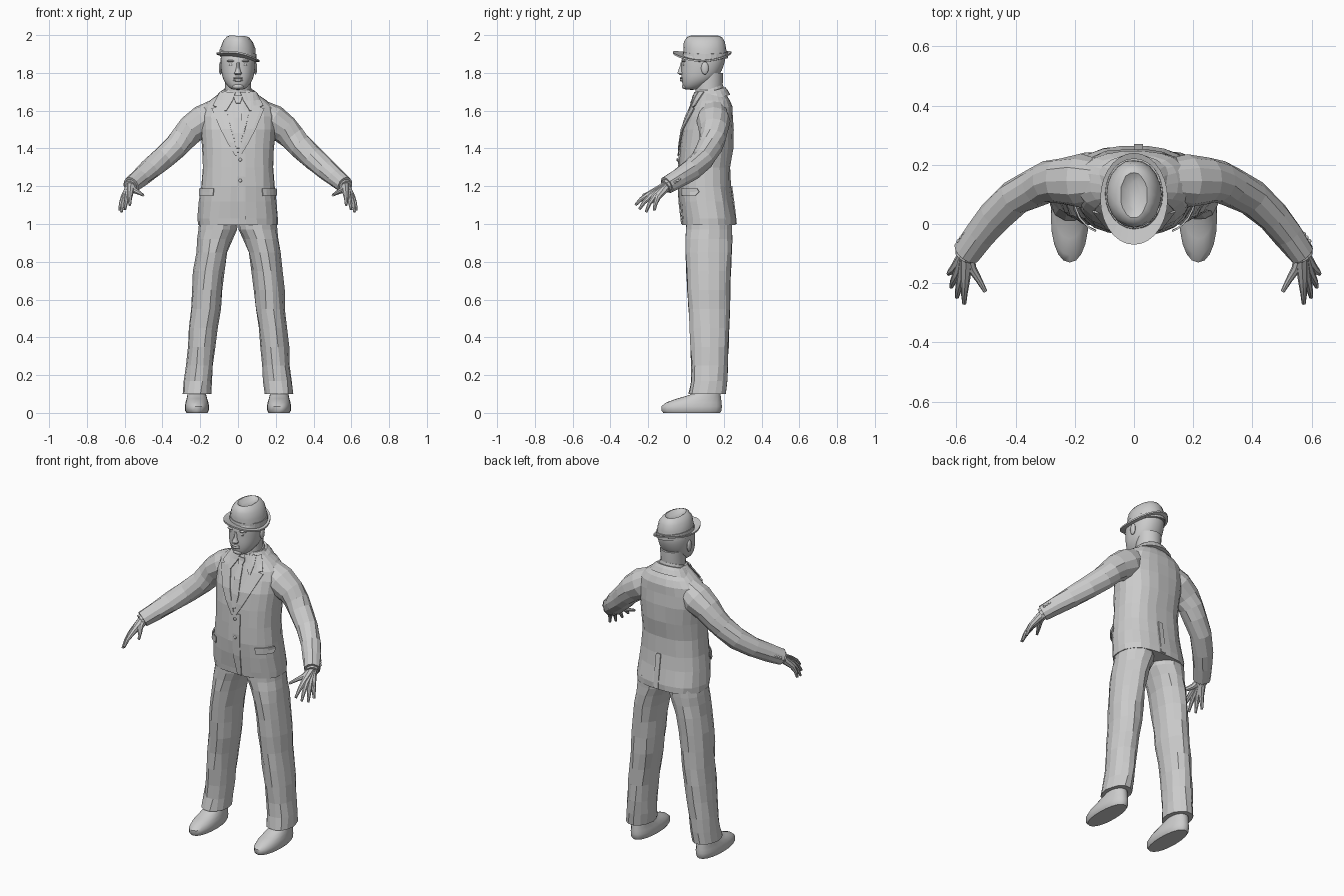
import bpy, bmesh, math, random
from mathutils import Vector
from mathutils.bvhtree import BVHTree

random.seed(4)
if "Cube" in bpy.data.objects:
    bpy.data.objects.remove(bpy.data.objects["Cube"])

grey = bpy.data.materials.new("plain_grey")
grey.use_nodes = True
grey.diffuse_color = (0.6, 0.6, 0.6, 1)
grey.node_tree.nodes["Principled BSDF"].inputs["Base Color"].default_value = (0.6, 0.6, 0.6, 1)
smooth_parts = []


def finish(name, bm, smooth=False, subdiv=False, thick=0):
    bmesh.ops.recalc_face_normals(bm, faces=bm.faces)
    me = bpy.data.meshes.new(name)
    bm.to_mesh(me)
    bm.free()
    me.materials.append(grey)
    ob = bpy.data.objects.new(name, me)
    bpy.context.collection.objects.link(ob)
    if subdiv:
        ob.modifiers.new("Subdivision", 'SUBSURF').levels = 1
        ob.modifiers["Subdivision"].render_levels = 1
    if thick:
        mod = ob.modifiers.new("Solidify", 'SOLIDIFY')
        mod.thickness, mod.offset = thick, 0
    if smooth:
        smooth_parts.append(ob)
    return ob


def skin(rings, cap=True):
    """Join rings of points into a closed surface."""
    bm = bmesh.new()
    rows = [[bm.verts.new(p) for p in ring] for ring in rings]
    n = len(rows[0])
    for a, b in zip(rows, rows[1:]):
        for i in range(n):
            bm.faces.new((a[i], a[(i + 1) % n], b[(i + 1) % n], b[i]))
    if cap:
        bm.faces.new(rows[0])
        bm.faces.new(rows[-1])
    return bm


def spow(v, p):
    return math.copysign(abs(v) ** p, v)


def loft(rows, sides=20, power=1.0, rough=0, bend=None):
    """Stack horizontal rings given as (z, front, back, left x, right x)."""
    rings = []
    for z, front, back, x0, x1 in rows:
        ring = []
        for i in range(sides):
            a = math.tau * i / sides
            p = Vector(((x0 + x1) / 2 + (x1 - x0) / 2 * spow(math.cos(a), power),
                        (front + back) / 2 + (back - front) / 2 * spow(math.sin(a), power), z))
            p += Vector((random.uniform(-rough, rough), random.uniform(-rough, rough), 0))
            if bend:
                p.z += bend(p)
            ring.append(p)
        rings.append(ring)
    return skin(rings)


def even(rows, **kw):
    return loft([(z, f, b, -w, w) for z, f, b, w in rows], **kw)


def tube(path, radii, sides=10, rough=0):
    pts = [Vector(p) for p in path]
    rings = []
    for k, p in enumerate(pts):
        t = (pts[min(k + 1, len(pts) - 1)] - pts[max(k - 1, 0)]).normalized()
        u = t.cross(Vector((0, 0, 1))).normalized()
        v = t.cross(u)
        rings.append([p + (u * math.cos(a) + v * math.sin(a)) * (radii[k] + random.uniform(-rough, rough))
                      for a in (math.tau * i / sides for i in range(sides))])
    return skin(rings)


def ball(name, centre, size):
    bm = bmesh.new()
    bmesh.ops.create_uvsphere(bm, u_segments=14, v_segments=8, radius=1)
    bmesh.ops.scale(bm, vec=size, verts=bm.verts)
    bmesh.ops.translate(bm, vec=centre, verts=bm.verts)
    finish(name, bm, smooth=True)


# Jacket body
torso = even([(0.995, -.02, .265, .212), (1.03, -.025, .267, .213), (1.12, -.035, .25, .205),
              (1.2, -.04, .238, .196), (1.3, -.037, .236, .188), (1.4, -.035, .25, .19),
              (1.5, -.02, .255, .2), (1.57, .005, .25, .2), (1.62, .03, .245, .188),
              (1.655, .045, .232, .15), (1.69, .055, .21, .1), (1.71, .06, .19, .08)],
             sides=22, power=0.85, rough=0.003)
bmesh.ops.recalc_face_normals(torso, faces=torso.faces)
torso_tree = BVHTree.FromBMesh(torso)
finish("jacket_body", torso)


def strip(name, rows, lift, side=1, cols=4, face=-1):
    """Cloth plate laid on the jacket from rows of (z, inner x, outer x)."""
    bm = bmesh.new()
    grid = []
    for z, x0, x1 in rows:
        line = []
        for c in range(cols + 1):
            x = side * (x0 + (x1 - x0) * c / cols)
            loc, nor, _, _ = torso_tree.ray_cast(Vector((x, face, z)), Vector((0, -face, 0)))
            if loc is None:
                loc, nor, _, _ = torso_tree.find_nearest(Vector((x, 0.1 * face, z)))
            line.append(bm.verts.new(loc + nor * lift))
        grid.append(line)
    for a, b in zip(grid, grid[1:]):
        for c in range(cols):
            bm.faces.new((a[c], a[c + 1], b[c + 1], b[c]))
    finish(name, bm, thick=0.006)


# Shirt front, tie and jacket closing
strip("shirt_front", [(1.7, -.06, .06), (1.6, -.06, .06), (1.5, -.035, .035), (1.38, -.008, .008)], 0.003)
strip("tie_knot", [(1.675, -.022, .022), (1.655, -.02, .02), (1.635, -.012, .012)], 0.014)
strip("tie_blade", [(1.635, -.012, .012), (1.56, -.02, .02), (1.48, -.025, .025), (1.4, -.01, .01)], 0.008)
strip("front_overlap", [(1.37, -.004, .04), (1.25, -.006, .04), (1.12, -.006, .04), (1.0, .012, .04)], 0.003)
strip("back_vent", [(1.2, 0, .03), (1.1, 0, .03), (1.0, 0, .03)], 0.004, face=1)
for i, z in enumerate((1.34, 1.23)):
    ball(f"jacket_button_{i + 1}", (0.012, -0.046, z), (.009, .005, .009))

# Neck and collars
finish("neck", even([(1.64, .05, .19, .068), (1.7, .05, .19, .068), (1.75, .05, .195, .068),
                     (1.8, .06, .195, .07)]), smooth=True)
finish("shirt_collar", even([(1.66, .04, .2, .085), (1.70, .045, .198, .078), (1.712, .05, .195, .074)],
                            bend=lambda p: (p.y - .12) * .35))
finish("jacket_collar", even([(1.65, .045, .235, .13), (1.68, .05, .22, .108), (1.698, .06, .208, .088)],
                             bend=lambda p: (p.y - .12) * .3))

# Head
finish("head", even([(1.710, 0, .06, .025), (1.718, -.012, .08, .042), (1.735, -.018, .11, .06),
                     (1.765, -.024, .16, .08), (1.80, -.026, .185, .088), (1.835, -.024, .2, .092),
                     (1.87, -.026, .21, .094), (1.905, -.015, .21, .09), (1.94, .02, .18, .07)],
                    sides=24, power=0.92), smooth=True, subdiv=True)
finish("nose", even([(1.79, -.034, 0, .016), (1.798, -.046, 0, .02), (1.81, -.042, 0, .014),
                     (1.835, -.033, 0, .009), (1.855, -.028, 0, .009)], sides=12), smooth=True)
for name, z, h in (("upper_lip", 1.772, .006), ("lower_lip", 1.761, .007)):
    ball(name, (0, -0.022, z), (.026, .011, h))
ball("chin", (0, -0.004, 1.729), (.03, .018, .016))

# Hat with pinched crown and curled, slightly tilted brim
def tilt(p):
    return 1.04 * (p.y - .085) ** 2 - .17 * p.x

finish("hat_brim", even([(1.885, -.02, .21, .088), (1.887, -.07, .24, .114), (1.878, -.07, .24, .114),
                         (1.873, -.02, .21, .088)], sides=28, bend=tilt))
finish("hat_band", even([(1.88, -.018, .222, .098), (1.912, -.016, .222, .097)], sides=24,
                        bend=lambda p: -.12 * p.x))
finish("hat_crown", even([(1.88, -.014, .218, .095), (1.93, -.013, .214, .092), (1.965, -.01, .207, .08),
                          (1.99, .005, .19, .06), (1.996, .02, .175, .045), (1.98, .045, .15, .022)],
                         sides=20, rough=.002, bend=lambda p: -.05 * p.x), smooth=True)

for side, word in ((1, "left"), (-1, "right")):
    def flip(path):
        return [(x * side, y, z) for x, y, z in path]

    def limb(rows, **kw):
        return loft([(z, f, b, min(side * i, side * o), max(side * i, side * o))
                     for z, f, b, i, o in rows], **kw)

    # Lapel, shirt collar wing, pocket flap
    strip(f"{word}_lapel", [(1.695, .06, .088), (1.65, .064, .115), (1.622, .063, .13), (1.615, .062, .11),
                            (1.608, .061, .135), (1.5, .036, .092), (1.43, .016, .055), (1.36, -.004, .014)],
          0.008, side)
    strip(f"{word}_collar_wing", [(1.695, .012, .07), (1.65, .028, .078), (1.595, .06, .07)], 0.011, side)
    strip(f"{word}_pocket_flap", [(1.188, .125, .192), (1.17, .126, .194), (1.15, .128, .194)], 0.01, side)

    # Eye, brow, ear
    ball(f"{word}_eye", (.034 * side, -0.008, 1.843), (.014, .011, .007))
    ball(f"{word}_brow", (.036 * side, -0.01, 1.863), (.025, .014, .006))
    ball(f"{word}_ear", (.092 * side, .1, 1.825), (.01, .02, .034))

    # Sleeve and shirt cuff
    arm = flip([(.1, .145, 1.60), (.18, .145, 1.545), (.25, .145, 1.5), (.29, .142, 1.455), (.33, .125, 1.41),
                (.4, .09, 1.345), (.47, .025, 1.285), (.52, -.035, 1.245), (.567, -.1, 1.205)])
    finish(f"{word}_sleeve", tube(arm, (.07, .09, .077, .07, .066, .062, .056, .051, .046),
                                  sides=12, rough=.003))
    finish(f"{word}_shirt_cuff", tube(flip([(.56, -.09, 1.21), (.573, -.11, 1.198)]), (.036, .036)))
    for i in range(3):
        ball(f"{word}_sleeve_button_{i + 1}",
             ((.592 - .009 * i) * side, -.058 + .012 * i, 1.222 + .008 * i), (.007, .007, .007))

    # Hand: each finger runs from the wrist through its knuckle
    fingers = {"thumb": ((.548, -.15, 1.178), (.523, -.19, 1.165), (.502, -.228, 1.152)),
               "index": ((.570, -.192, 1.160), (.573, -.237, 1.132), (.573, -.268, 1.100)),
               "middle": ((.583, -.182, 1.152), (.593, -.222, 1.115), (.598, -.247, 1.078)),
               "ring": ((.596, -.168, 1.145), (.611, -.195, 1.105), (.617, -.212, 1.063)),
               "little": ((.606, -.15, 1.140), (.620, -.162, 1.107), (.626, -.168, 1.072))}
    for name, (knuckle, middle, tip) in fingers.items():
        finish(f"{word}_{name}_finger",
               tube(flip([(.565, -.095, 1.206), knuckle, middle, tip]), (.026, .016, .011, .007), sides=8),
               smooth=True)

    # Trouser leg
    finish(f"{word}_trouser_leg", limb(
        [(1.04, .0, .245, 0, .2), (.97, .0, .247, .002, .21), (.92, -.002, .245, .03, .215),
         (.85, -.002, .242, .055, .222), (.75, .0, .24, .072, .235), (.65, .006, .237, .082, .245),
         (.55, .012, .234, .092, .25), (.45, .02, .228, .11, .258), (.35, .024, .226, .12, .268),
         (.25, .028, .222, .13, .277), (.17, .025, .218, .135, .285), (.1, .012, .21, .145, .292)],
        sides=14, power=0.95, rough=.004))

    # Shoe
    finish(f"{word}_shoe", limb(
        [(0, -.12, .18, .162, .272), (.012, -.13, .188, .155, .28), (.035, -.13, .19, .153, .281),
         (.055, -.105, .188, .157, .278), (.075, -.05, .186, .163, .272), (.095, .02, .183, .168, .268),
         (.13, .06, .175, .175, .262)], sides=20, power=.92), smooth=True)

# Keep rounded parts soft and their edges crisp
bpy.ops.object.select_all(action='DESELECT')
for ob in smooth_parts:
    ob.select_set(True)
bpy.context.view_layer.objects.active = smooth_parts[0]
bpy.ops.object.shade_smooth_by_angle(angle=math.radians(40))
